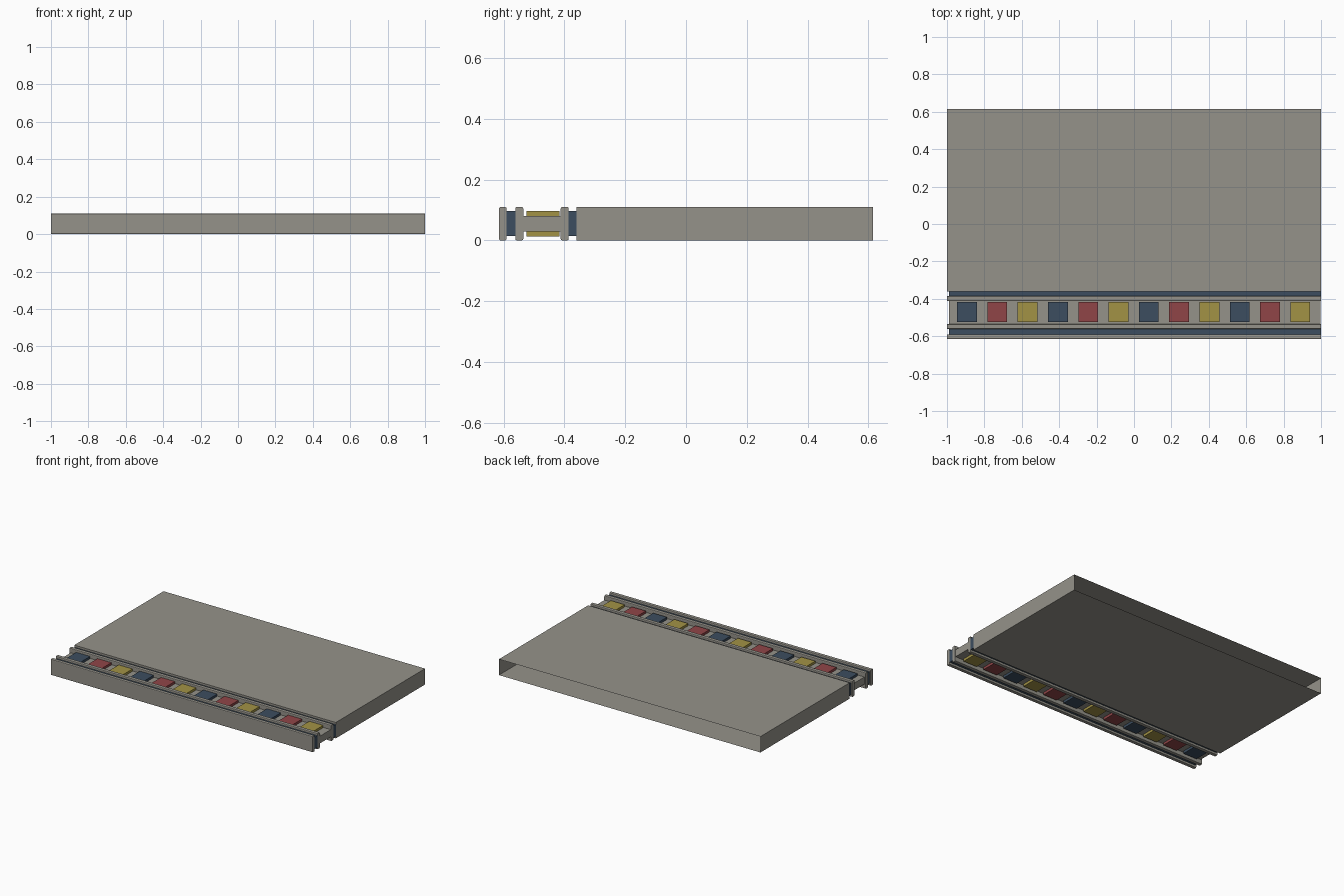
import bpy, bmesh

if "Cube" in bpy.data.objects:
    bpy.data.objects.remove(bpy.data.objects["Cube"])


def material(name, rgb):
    m = bpy.data.materials.new(name)
    m.diffuse_color = (*rgb, 1.0)
    m.use_nodes = True
    m.node_tree.nodes["Principled BSDF"].inputs["Base Color"].default_value = m.diffuse_color
    return m


GREY = material("stone grey", (0.30, 0.29, 0.255))
BLUE = material("slate blue", (0.045, 0.075, 0.115))
RED = material("brick red", (0.28, 0.06, 0.064))
YELLOW = material("mustard yellow", (0.36, 0.29, 0.06))


def box(name, x, y, z, mat, bevel=0.0, open_back=False):
    """Box from (min, max) ranges, optionally bevelled or open at the back."""
    bm = bmesh.new()
    bmesh.ops.create_cube(bm, size=1.0)
    for v in bm.verts:
        v.co = [r[1] if c > 0 else r[0] for c, r in zip(v.co, (x, y, z))]
    bm.normal_update()
    if open_back:
        back = [f for f in bm.faces if f.normal.y > 0.9]
        bmesh.ops.delete(bm, geom=back, context='FACES_ONLY')
    if bevel:
        # round only the long edges
        edges = [e for e in bm.edges
                 if abs(e.verts[0].co.x - e.verts[1].co.x) > 0.5]
        bmesh.ops.bevel(bm, geom=edges, offset=bevel, segments=2,
                        profile=0.5, affect='EDGES')
    mesh = bpy.data.meshes.new(name)
    bm.to_mesh(mesh)
    bm.free()
    mesh.materials.append(mat)
    ob = bpy.data.objects.new(name, mesh)
    bpy.context.collection.objects.link(ob)
    return ob


# main slab, a thin shell left open at the back
box("slab", (-1, 1), (-0.36, 0.615), (0, 0.11), GREY, open_back=True)

# grey rails along the front border
for name, y in (("front_rail", (-0.615, -0.59)),
                ("outer_rail", (-0.561, -0.535)),
                ("inner_rail", (-0.412, -0.386))):
    box(name, (-1, 1), y, (0, 0.11), GREY, bevel=0.005)

# blue strips recessed between the rails
box("front_blue_strip", (-0.99, 1), (-0.59, -0.561), (0.014, 0.096), BLUE)
box("rear_blue_strip", (-0.99, 1), (-0.386, -0.36), (0.014, 0.096), BLUE)

# plate carrying the coloured tiles
box("tile_plate", (-0.99, 0.998), (-0.535, -0.412), (0.03, 0.08), GREY)

# row of tiles, on the top and the underside
colours = (BLUE, RED, YELLOW)
for i in range(12):
    cx = -0.893 + i * 0.162
    for side, z in (("top", (0.08, 0.096)), ("under", (0.013, 0.03))):
        box(f"{side}_tile_{i + 1}", (cx - 0.053, cx + 0.053),
            (-0.524, -0.416), z, colours[i % 3])
